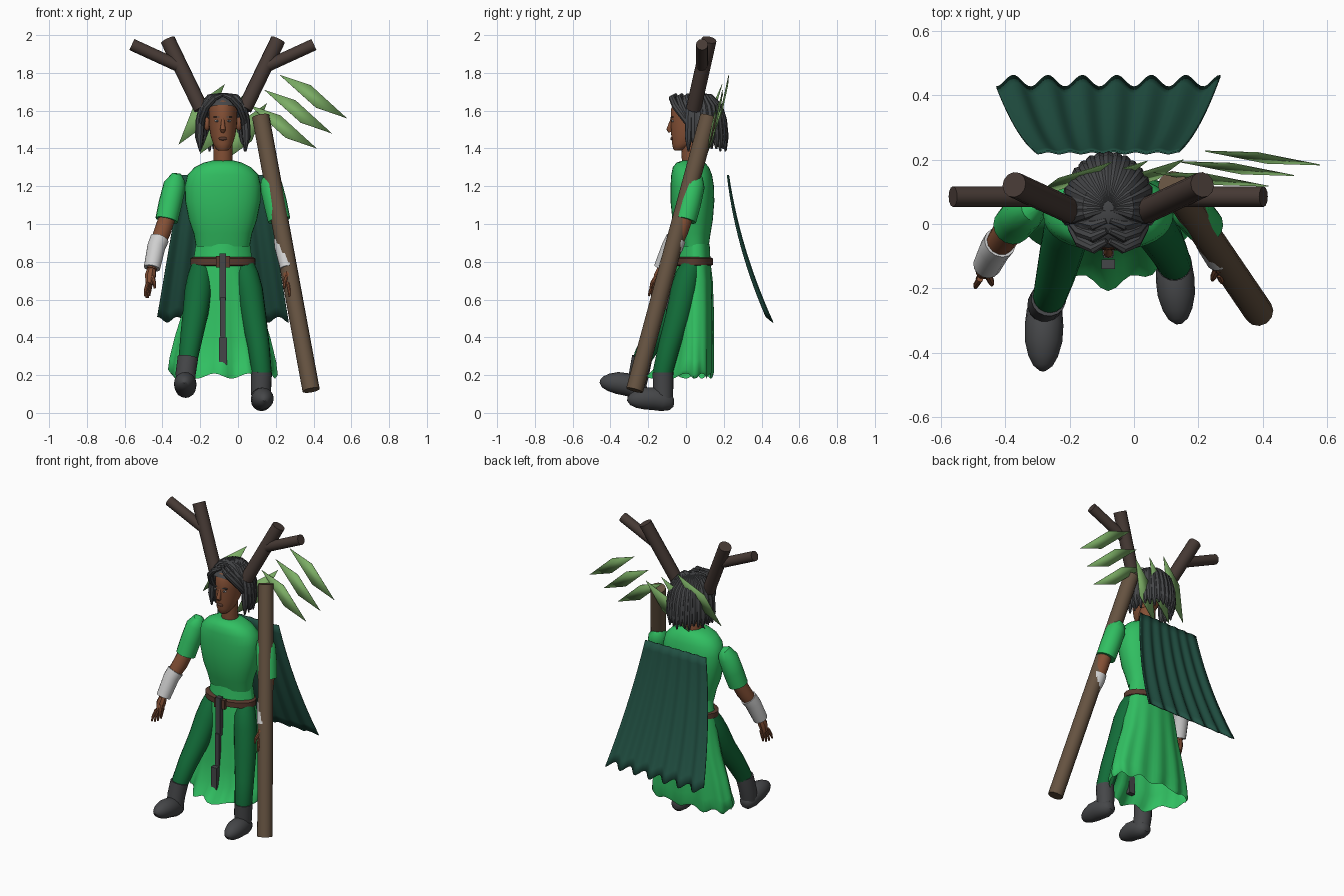
import bpy, bmesh, math
from mathutils import Vector

if "Cube" in bpy.data.objects:
    bpy.data.objects.remove(bpy.data.objects["Cube"])

CX = -0.08  # body centre line


def material(name, r, g, b):
    m = bpy.data.materials.new(name)
    m.use_nodes = True
    m.diffuse_color = (r, g, b, 1)
    node = next(n for n in m.node_tree.nodes if n.type == 'BSDF_PRINCIPLED')
    node.inputs["Base Color"].default_value = (r, g, b, 1)
    node.inputs["Roughness"].default_value = 0.8
    return m


GREEN = material("bright green", .03, .52, .12)
PINE = material("dark green", .006, .15, .04)
TEAL = material("dark teal", .015, .08, .055)
GREY = material("charcoal", .06, .062, .066)
BARK = material("dark bark", .062, .042, .035)
WOOD = material("staff brown", .13, .085, .052)
LEAF = material("leaf green", .2, .42, .13)
SKIN = material("brown skin", .23, .08, .036)
LEATHER = material("red brown leather", .1, .043, .028)
WHITE = material("off white", .62, .62, .62)


def finish(name, bm, mat, angle=40):
    bmesh.ops.recalc_face_normals(bm, faces=bm.faces)
    me = bpy.data.meshes.new(name)
    bm.to_mesh(me)
    bm.free()
    me.materials.append(mat)
    for p in me.polygons:
        p.use_smooth = True
    me.set_sharp_from_angle(angle=math.radians(angle))
    ob = bpy.data.objects.new(name, me)
    bpy.context.scene.collection.objects.link(ob)
    return ob


def bridge(bm, rings, cap=True):
    vs = [[bm.verts.new(p) for p in ring] for ring in rings]
    n = len(vs[0])
    for a, b in zip(vs, vs[1:]):
        for i in range(n):
            j = (i + 1) % n
            bm.faces.new((a[i], a[j], b[j], b[i]))
    if cap:
        bm.faces.new(vs[0])
        bm.faces.new(vs[-1])


def add_tube(bm, pts, sides=12):
    # round section swept along (x, y, z, radius) points
    c = [Vector(p[:3]) for p in pts]
    rings, q, last = [], None, None
    for i, p in enumerate(pts):
        t = (c[min(i + 1, len(c) - 1)] - c[max(i - 1, 0)]).normalized()
        q = t.to_track_quat('Z', 'Y') if q is None else last.rotation_difference(t) @ q
        last = t
        rings.append([c[i] + q @ Vector((p[3] * math.cos(k * math.tau / sides),
                                         p[3] * math.sin(k * math.tau / sides), 0)) for k in range(sides)])
    bridge(bm, rings)


def tube(name, paths, mat, sides=12):
    bm = bmesh.new()
    for pts in paths:
        add_tube(bm, pts, sides)
    return finish(name, bm, mat)


def loft(name, levels, mat, n=32, boxy=1.0):
    # stacked ovals given as (height, half width, front y, back y)
    rings = []
    for z, rx, y0, y1 in levels:
        ring = []
        for k in range(n):
            c, s = math.cos(k * math.tau / n), math.sin(k * math.tau / n)
            c, s = (math.copysign(abs(v) ** boxy, v) for v in (c, s))
            ring.append((CX + rx * c, (y0 + y1) / 2 + (y1 - y0) / 2 * s, z))
        rings.append(ring)
    bm = bmesh.new()
    bridge(bm, rings)
    return finish(name, bm, mat)


def blob(name, loc, size, mat):
    bm = bmesh.new()
    bmesh.ops.create_uvsphere(bm, u_segments=16, v_segments=10, radius=1)
    for v in bm.verts:
        v.co = Vector(loc) + Vector(a * b for a, b in zip(v.co, size))
    return finish(name, bm, mat)


def box(name, loc, size, mat):
    bm = bmesh.new()
    bmesh.ops.create_cube(bm, size=1)
    for v in bm.verts:
        v.co = Vector(loc) + Vector(a * b for a, b in zip(v.co, size))
    return finish(name, bm, mat)


def flip(pts):
    return [(2 * CX - p[0],) + tuple(p[1:]) for p in pts]


# Tunic, belt and neck
loft("tunic", [(.88, .142, -.035, .12), (.95, .155, -.055, .13), (1.02, .18, -.072, .142), (1.12, .2, -.082, .15),
               (1.2, .202, -.082, .148), (1.26, .188, -.078, .138), (1.3, .15, -.07, .122), (1.325, .1, -.05, .1),
               (1.335, .06, -.02, .07)], GREEN, boxy=.88)
loft("belt", [(.778, .16, -.05, .13), (.784, .172, -.065, .143), (.818, .172, -.065, .143), (.824, .16, -.05, .13)],
     LEATHER)
tube("neck", [[(CX, .035, 1.3, .052), (CX, .025, 1.37, .05), (CX, .03, 1.44, .05)]], SKIN, 16)

# Skirt: pleated flare with a projecting front panel
rings = []
for z, rx, front, back, wave in [(.895, .143, -.04, .125, 0), (.8, .157, -.05, .13, 0), (.7, .175, -.065, .14, .004),
                                 (.55, .205, -.078, .144, .008), (.4, .25, -.095, .144, .012),
                                 (.28, .278, -.12, .142, .016), (.215, .285, -.17, .14, .02), (.195, .27, -.19, .135, .02)]:
    ring = []
    for k in range(72):
        a = k * math.tau / 72
        c, s = math.cos(a), math.sin(a)
        pleat = 1 + wave * 4 * math.cos(12 * a)
        y = .04 + ((back - .04) * s ** .7 if s >= 0 else (front - .04) * abs(s) ** 1.6)
        ring.append((CX + rx * c * (1 + wave * math.cos(12 * a)), .04 + (y - .04) * pleat,
                     z - wave * .7 * math.cos(9 * a)))
    rings.append(ring)
bm = bmesh.new()
bridge(bm, rings, cap=False)
finish("skirt", bm, GREEN, 60)

# Belt strap and buckle
box("buckle", (CX, -.07, .8), (.075, .025, .06), LEATHER)
box("strap_upper", (CX, -.082, .72), (.035, .03, .25), GREY)
box("strap_middle", (CX, -.095, .49), (.03, .022, .24), GREY)
box("strap_end", (CX, -.125, .32), (.042, .03, .16), GREY)

# Legs and boots
tube("right_leg", [[(-.19, .04, .8, .05), (-.2, .01, .73, .065), (-.21, -.025, .65, .072), (-.225, -.085, .53, .068),
                    (-.245, -.165, .41, .06), (-.262, -.225, .3, .052), (-.266, -.24, .25, .045)]], PINE, 16)
tube("left_leg", [[(.03, .04, .8, .05), (.045, .01, .73, .065), (.062, -.01, .65, .07), (.085, -.045, .5, .066),
                   (.11, -.09, .35, .058), (.125, -.122, .22, .053), (.125, -.125, .17, .045)]], PINE, 16)


def boot(name, x, y, z, rise, turn, ankle):
    foot = [(x + turn * d, y - d, z + dz + rise * d, r) for d, dz, r in
            [(-.035, 0, .02), (-.02, 0, .04), (.02, .005, .055), (.07, .012, .06), (.12, .008, .058),
             (.165, 0, .046), (.195, -.004, .03), (.21, -.004, .01)]]
    shaft = [ankle + (.055,), (x, (y + ankle[1]) / 2 - .01, (z + ankle[2]) / 2, .054), (x, y - .02, z, .05)]
    tube(name, [foot, shaft], GREY, 16)


boot("left_boot", .122, -.1, .056, .1, .08, (.125, -.122, .215))
boot("right_boot", -.277, -.245, .122, .24, -.03, (-.265, -.232, .295))

# Arms: sleeve, forearm, bracer and hand
sleeve = [(-.3, .055, 1.255, .015), (-.315, .05, 1.245, .042), (-.335, .04, 1.205, .06), (-.358, .018, 1.11, .062),
          (-.378, -.005, 1.02, .06)]
arm_right = [(-.37, 0, 1.05, .045), (-.4, -.035, .96, .046), (-.432, -.08, .88, .04), (-.457, -.13, .76, .027)]
arm_left = [(.22, 0, 1.05, .042), (.23, -.03, .96, .042), (.238, -.06, .88, .036), (.26, -.115, .76, .026)]
for side, slv, arm, sx in (("right", sleeve, arm_right, -1), ("left", flip(sleeve), arm_left, 1)):
    tube(side + "_sleeve", [slv], GREEN, 16)
    tube(side + "_forearm", [arm], SKIN)
    a, b = Vector(arm[2][:3]), Vector(arm[3][:3])
    up = a + (Vector(arm[1][:3]) - a) * .5
    tube(side + "_bracer", [[(*up, .051 if sx < 0 else .045), (*a, .049 if sx < 0 else .046),
                             (*(b + (a - b) * .05), .044 if sx < 0 else .036)]], WHITE, 14)
    fingers = [[(*b, .024), (b.x + sx * .006, b.y - .01, b.z - .03, .03), (b.x + sx * .012, b.y - .02, b.z - .08, .022)]]
    for k in range(4):
        off = (k - 1.5) * .015
        fingers.append([(b.x + sx * .012 + off * .4, b.y - .018 + off, b.z - .07, .01),
                        (b.x + sx * .022 + off * .5, b.y - .03 + off * 1.3, b.z - .115, .009),
                        (b.x + sx * .024 + off * .5, b.y - .036 + off * 1.4, b.z - .155 + abs(off) * .6, .005)])
    fingers.append([(b.x, b.y - .02, b.z - .03, .013), (b.x - sx * .014, b.y - .05, b.z - .07, .01),
                    (b.x - sx * .016, b.y - .058, b.z - .1, .006)])
    tube(side + "_hand", fingers, SKIN, 8)

# Head and face
loft("head", [(1.388, .022, -.06, -.02), (1.398, .036, -.068, 0), (1.425, .052, -.074, .05), (1.47, .066, -.078, .1),
              (1.52, .073, -.08, .13), (1.56, .075, -.081, .145), (1.61, .074, -.079, .14), (1.65, .06, -.06, .12),
              (1.675, .03, -.02, .08)], SKIN)
tube("nose", [[(CX, -.074, 1.555, .008), (CX, -.083, 1.525, .011), (CX, -.089, 1.5, .015), (CX, -.082, 1.487, .01)]], SKIN)
blob("lips", (CX, -.075, 1.452), (.023, .008, .009), LEATHER)
for s, side in ((-1, "right"), (1, "left")):
    blob(side + "_eye", (CX + s * .031, -.07, 1.546), (.014, .006, .006), WHITE)
    blob(side + "_pupil", (CX + s * .031, -.074, 1.546), (.006, .004, .006), GREY)
    box(side + "_brow", (CX + s * .032, -.072, 1.566), (.034, .01, .006), GREY)
    blob(side + "_ear", (CX + s * .085, .05, 1.53), (.018, .022, .036), SKIN)

# Hair: cap, back strands and front locks
bm = bmesh.new()
bmesh.ops.create_uvsphere(bm, u_segments=28, v_segments=16, radius=1)
for v in bm.verts:
    v.co = (CX + v.co.x * .118, .05 + v.co.y * .14, 1.58 + v.co.z * .112)
bmesh.ops.bisect_plane(bm, geom=bm.verts[:] + bm.edges[:] + bm.faces[:], plane_co=(0, -.1, 1.645),
                       plane_no=(0, .55, 1), clear_inner=True)
finish("hair_cap", bm, GREY)
strands = []
for k in range(-9, 10):
    a = math.radians(k * 11.5)
    s, c = math.sin(a), math.cos(a)
    end = 1.385 + .012 * (k % 3)
    strands.append([(CX + w * s, .05 + d * c, z, r) for w, d, z, r in
                    [(.015, .02, 1.684, .01), (.07, .08, 1.672, .017), (.107, .125, 1.62, .021), (.122, .145, 1.55, .022),
                     (.127, .155, 1.46, .021), (.124, .16, end, .005)]])
for k in range(4):
    y = -.065 + k * .032
    lock = [(CX + .005, y + .012, 1.683, .01), (CX + .045, y - .01 + k * .004, 1.667, .017),
            (CX + .086, y + .01, 1.622, .019), (CX + .108, y * .5 + .02, 1.565, .018),
            (CX + .118, .05 + k * .014, 1.48, .016), (CX + .12, .055 + k * .016, 1.385 + .01 * k, .004)]
    strands += [lock, flip(lock)]
tube("hair_strands", strands, GREY, 8)

# Antlers
for side, f in (("right", lambda p: p), ("left", flip)):
    tube(side + "_antler", [f([(-.195, .04, 1.61, .04), (-.372, .122, 1.975, .04)]),
                            f([(-.3, .085, 1.83, .032), (-.562, .085, 1.95, .032)])], BARK, 12)

# Staff
tube("staff", [[(.12, .12, 1.57, .046), (.387, -.272, .12, .046)]], WOOD, 12)

# Diamond leaves in two rows behind the head and staff


def leaves(name, corners, step):
    bm = bmesh.new()
    for k in range(3):
        bm.faces.new([bm.verts.new(Vector(p) + Vector(step) * k) for p in corners])
    ob = finish(name, bm, LEAF)
    ob.modifiers.new("thickness", 'SOLIDIFY').thickness = .003


leaves("left_leaves", [(.22, .225, 1.79), (.385, .22, 1.735), (.577, .182, 1.56), (.412, .187, 1.617)], (-.08, -.033, -.08))
leaves("right_leaves", [(-.07, .19, 1.74), (-.235, .14, 1.625), (-.315, .08, 1.42), (-.15, .13, 1.54)], (.112, .004, -.05))

# Cape: rippled cloth sweeping backwards
bm = bmesh.new()
U, V = 70, 14
grid = []
for j in range(V + 1):
    t = j / V
    row = []
    for i in range(U + 1):
        u = i / U * 2 - 1
        w = math.sin(u * 6.5 * math.pi)
        row.append(bm.verts.new((CX + u * (.22 + .128 * t), .225 + .1 * t + .12 * t * t + (.003 + .015 * t) * w,
                                 1.26 - .765 * t - .015 * t * w)))
    grid.append(row)
for a, b in zip(grid, grid[1:]):
    for i in range(U):
        bm.faces.new((a[i], a[i + 1], b[i + 1], b[i]))
finish("cape", bm, TEAL, 60).modifiers.new("thickness", 'SOLIDIFY').thickness = .006
